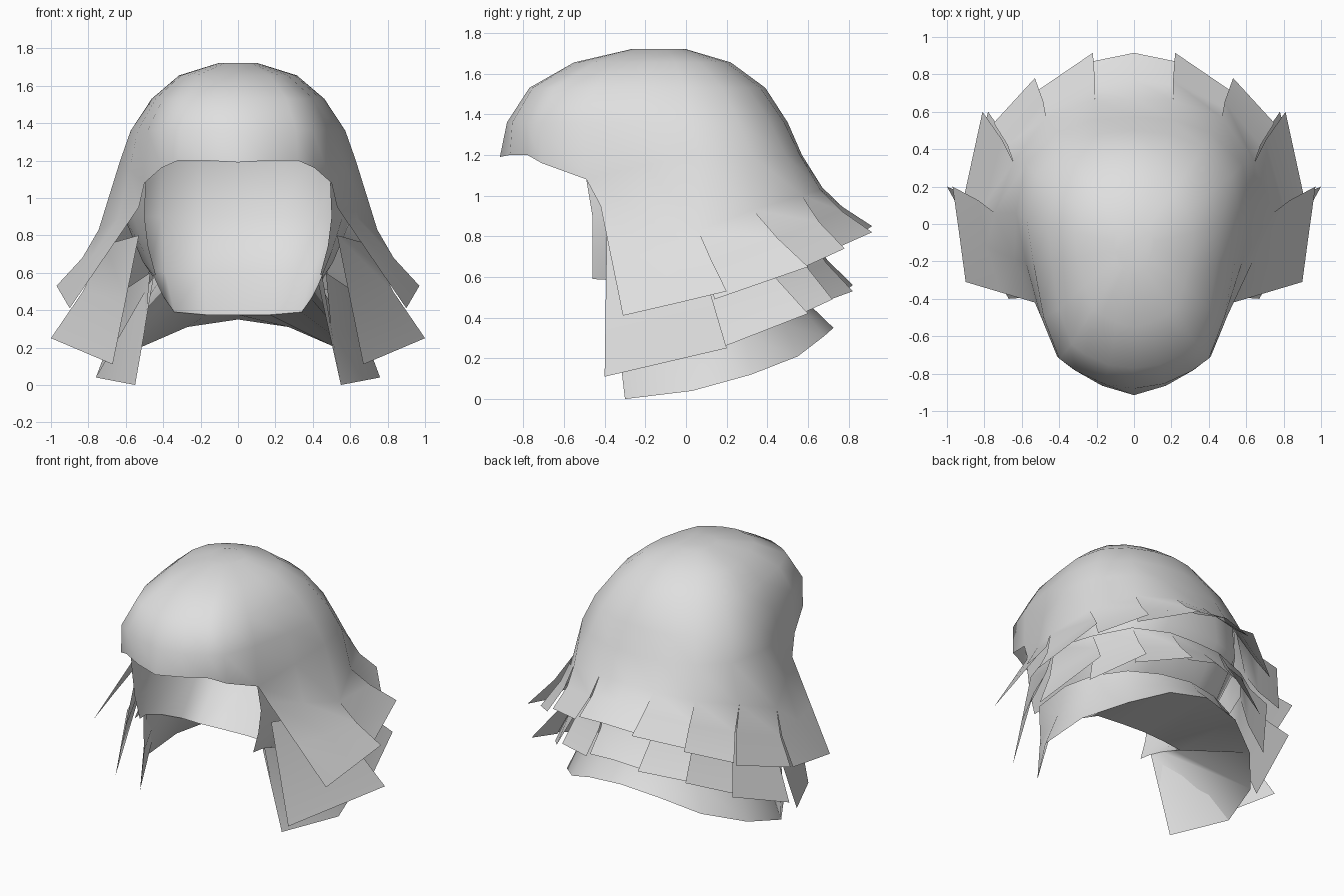
import bpy, bmesh, math

if "Cube" in bpy.data.objects:
    bpy.data.objects.remove(bpy.data.objects["Cube"])

grey = bpy.data.materials.new("light_grey")
grey.diffuse_color = (0.74, 0.74, 0.74, 1)
grey.use_nodes = True
grey.node_tree.nodes["Principled BSDF"].inputs["Base Color"].default_value = grey.diffuse_color


def make(name, verts, faces):
    me = bpy.data.meshes.new(name)
    me.from_pydata(verts, [], faces)
    me.materials.append(grey)
    # Weld shared corners so the shading runs on
    bm = bmesh.new()
    bm.from_mesh(me)
    bmesh.ops.remove_doubles(bm, verts=bm.verts, dist=0.0005)
    bm.to_mesh(me)
    bm.free()
    ob = bpy.data.objects.new(name, me)
    bpy.context.collection.objects.link(ob)
    bpy.ops.object.select_all(action='DESELECT')
    ob.select_set(True)
    bpy.context.view_layer.objects.active = ob
    bpy.ops.object.shade_smooth_by_angle(angle=math.radians(60))
    return ob


def mirrored(half):
    """Half row from front to back centre, continued round the other side."""
    other = [(-x, y, z) for x, y, z in reversed(half) if x > 0]
    return half + other


def loft(rows, closed=False):
    n = len(rows[0])
    verts = [p for r in rows for p in r]
    faces = []
    for i in range(len(rows) - 1):
        for j in range(n if closed else n - 1):
            k = (j + 1) % n
            faces.append((i * n + j, (i + 1) * n + j, (i + 1) * n + k, i * n + k))
    return verts, faces


def join(parts):
    verts, faces = [], []
    for v, f in parts:
        faces += [tuple(i + len(verts) for i in face) for face in f]
        verts += v
    return verts, faces


def mid(a, b, pull):
    return ((a[0] + b[0]) / 2 * pull, (a[1] + b[1]) / 2 * pull, (a[2] + b[2]) / 2)


def flap_layer(flaps, pull):
    """Overlapping flaps on both sides; rows that end at x = 0 make one back flap."""
    parts = []
    for roots, tips in flaps:
        # The foremost flap is straight, the others bend outward
        middle = [mid(r, t, 1 if r[1] < -.1 else pull) for r, t in zip(roots, tips)]
        grid = [roots, middle, tips]
        if tips[-1][0] == 0:
            parts.append(loft([mirrored(r) for r in grid]))
            continue
        parts.append(loft(grid))
        parts.append(loft([[(-x, y, z) for x, y, z in r][::-1] for r in grid]))
    return parts


# Dome: egg-shaped section, rescaled up to the crown
section = [(0, -.915), (.17, -.865), (.32, -.78), (.41, -.71), (.5, -.49), (.58, -.2),
           (.63, .06), (.58, .32), (.41, .49), (.2, .56), (0, .57)]
brim_z = [1.19, 1.2, 1.2, 1.16, 1.08, 1.15, 1.2, 1.2, 1.2, 1.2, 1.2]
# height, front, back, half width, fullness of front and back corners
rings = [(1.72, -.27, .0, .11, 0, -.05), (1.655, -.55, .22, .33, .02, -.08),
         (1.53, -.77, .39, .475, .08, -.05), (1.36, -.88, .5, .58, .06, -.02)]
rows = []
for z, yf, yb, w, front_full, back_full in rings:
    row = []
    cy = (yf + yb) / 2
    for x, y in section:
        u, v = x / .63, (y + .1725) / .7425
        full = front_full if v < 0 else back_full
        s = 1 + full * abs(math.sin(2 * math.atan2(v, u)))
        row.append((min(u * s, 1) * w, cy + v * s * (yb - yf) / 2, z))
    rows.append(mirrored(row))
brim = [(x, y, z) for (x, y), z in zip(section, brim_z)]
rows.append(mirrored(brim))
upper = loft(rows, True)
upper[1].append(tuple(range(len(rows[0]))))

# Lower part of the dome, open at the face
root = [(.53, -.42, .95), (.64, -.19, .89), (.745, .06, .83), (.645, .33, .93),
        (.47, .57, 1.0), (.21, .66, 1.03), (0, .67, 1.04)]
lower = loft([mirrored(brim[4:]), mirrored(root)])

# Upper flaps grow out of the dome edge
upper_flaps = flap_layer([
    (root[0:3], [(.9, -.31, .41), (.935, -.05, .47), (.97, .2, .53)]),
    (root[2:4], [(.91, .14, .49), (.81, .6, .65)]),
    (root[3:5], [(.75, .54, .63), (.53, .78, .74)]),
    (root[4:6], [(.55, .69, .72), (.22, .915, .82)]),
    (root[5:7], [(.22, .87, .82), (0, .915, .85)])], .97)
make("dome_with_upper_flaps", *join([upper, lower] + upper_flaps))

# Middle flaps, tucked under the upper ones
r2 = [(.53, -.39, .8), (.71, .06, .75), (.61, .32, .76), (.45, .52, .79),
      (.2, .6, .81), (0, .61, .81)]
make("middle_flaps", *join(flap_layer([
    (r2[0:2], [(.67, -.4, .11), (1.0, .2, .25)]),
    (r2[1:3], [(.9, .14, .24), (.78, .6, .42)]),
    (r2[2:4], [(.72, .42, .35), (.5, .72, .49)]),
    (r2[3:5], [(.52, .63, .46), (.2, .82, .53)]),
    (r2[4:6], [(.2, .78, .53), (0, .82, .56)])], .97)))

# Inner lining, curving forward at the neck, with strands before the ears
lining = [
    [(x * .985, y * .985 if y > 0 else y, z) for x, y, z in brim[4:]],
    [(.5, -.46, .9), (.56, -.2, .9), (.61, .06, .9), (.55, .32, .9),
     (.41, .51, .9), (.2, .58, .9), (0, .59, .9)],
    [(.48, -.46, .74), (.5, -.3, .71), (.51, -.03, .66), (.47, .2, .62),
     (.39, .32, .6), (.19, .37, .6), (0, .38, .6)],
    [(.44, -.46, .59), (.45, -.37, .585), (.43, -.24, .54), (.39, -.07, .46),
     (.34, .05, .39), (.17, .09, .375), (0, .1, .375)]]
make("lining", *loft([mirrored(r) for r in lining]))

# Bottom skirt, one continuous band
skirt_top = [(.47, -.38, .6), (.62, .06, .5), (.57, .28, .5), (.42, .44, .52),
             (.22, .53, .53), (0, .56, .54)]
skirt_low = [(.55, -.3, 0), (.76, .03, .04), (.7, .32, .12), (.5, .55, .21),
             (.27, .68, .31), (0, .725, .35)]
make("bottom_skirt", *loft([mirrored(skirt_top),
                            mirrored([mid(a, b, .975) for a, b in zip(skirt_top, skirt_low)]),
                            mirrored(skirt_low)]))

# Underside from the skirt hem in to the lining edge
make("underside", *loft([mirrored(skirt_low), mirrored(lining[-1][1:])]))
